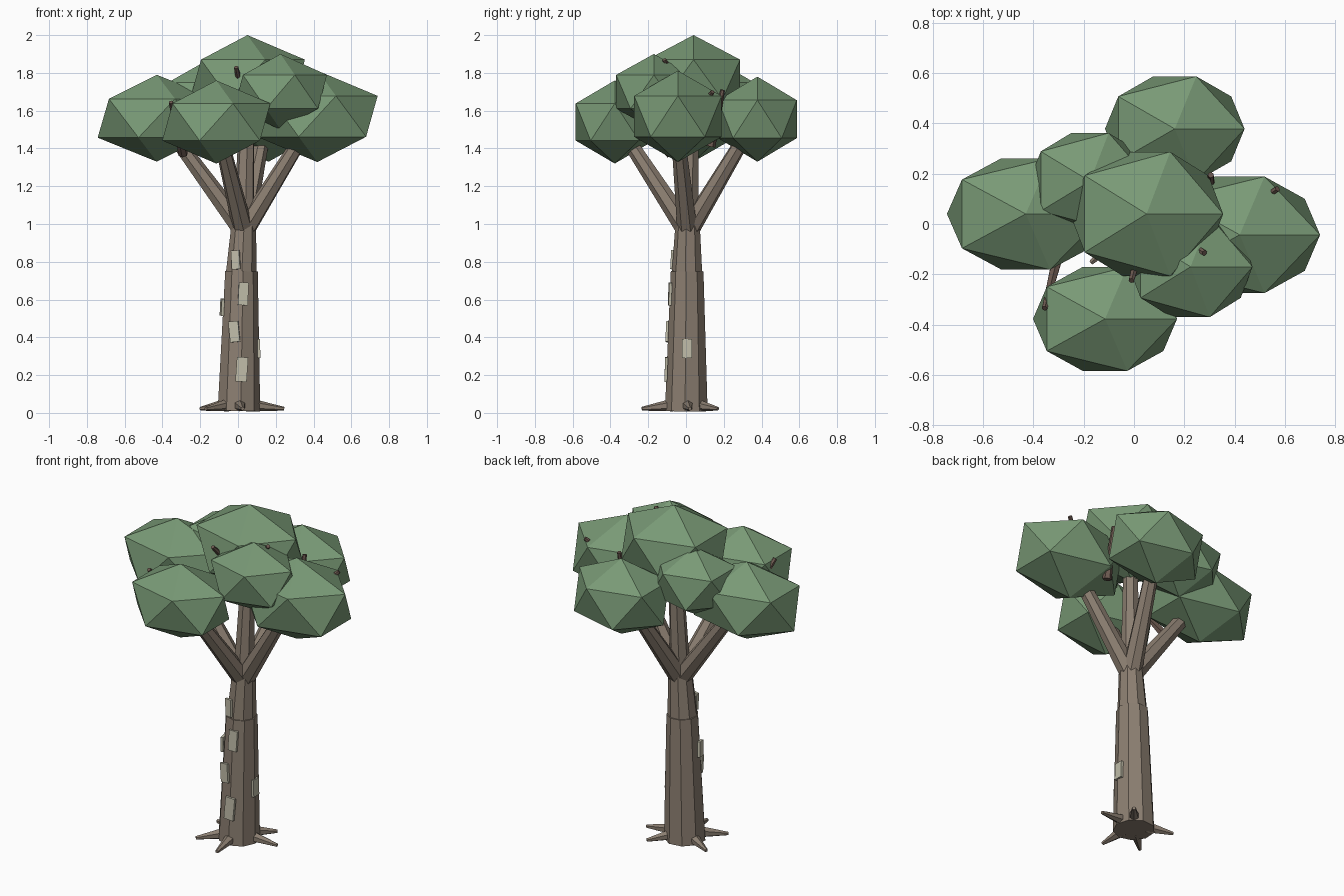
import bpy, math
from mathutils import Vector, Matrix


def material(name, rgb):
    m = bpy.data.materials.new(name)
    m.diffuse_color = (*rgb, 1)
    return m


BARK = material("bark", (0.26, 0.21, 0.165))
PALE = material("pale_bark", (0.52, 0.50, 0.39))
TWIG = material("twig", (0.15, 0.10, 0.08))
LEAF = material("leaf", (0.19, 0.32, 0.18))


def finish(name, mat):
    ob = bpy.context.object
    ob.name = name
    ob.data.materials.append(mat)
    return ob


def limb(name, a, b, r1, r2, sides, mat):
    """Tapered flat-sided cylinder from a to b."""
    a, b = Vector(a), Vector(b)
    d = b - a
    bpy.ops.mesh.primitive_cone_add(vertices=sides, radius1=r1, radius2=r2, depth=d.length)
    ob = finish(name, mat)
    ob.matrix_world = Matrix.Translation((a + b) / 2) @ d.to_track_quat('Z', 'Y').to_matrix().to_4x4()


# Trunk in two tapering sections
limb("trunk_lower", (0.003, 0.003, 0.01), (0.017, 0.007, 0.75), 0.115, 0.088, 9, BARK)
limb("trunk_upper", (0.016, 0.007, 0.72), (0.03, 0.01, 1.0), 0.084, 0.066, 9, BARK)

# Roots
for deg, reach in ((5, 0.245), (50, 0.22), (155, 0.22), (222, 0.23), (276, 0.235)):
    c, s = math.cos(math.radians(deg)), math.sin(math.radians(deg))
    limb("root", (0.07 * c, 0.07 * s, 0.042), (reach * c, reach * s, 0.022), 0.034, 0.01, 6, BARK)

# Main branches
for name, end in (("left", (-0.33, 0.03, 1.45)), ("right", (0.34, -0.04, 1.46)),
                  ("front", (-0.09, -0.31, 1.45)), ("back", (0.13, 0.31, 1.46))):
    limb(name + "_branch", (0.03, 0.01, 0.96), end, 0.056, 0.038, 7, BARK)
limb("centre_branch", (0.03, 0.01, 0.95), (0.05, 0.03, 1.66), 0.058, 0.038, 7, BARK)

# Twigs poking through the leaves
for a, b in (((0.05, 0.02, 1.55), (-0.01, -0.225, 1.83)),
             ((0.32, -0.03, 1.45), (0.57, 0.14, 1.70)),
             ((0.30, 0.13, 1.41), (0.305, 0.195, 1.71)),
             ((0.06, 0.02, 1.58), (0.28, -0.115, 1.87)),
             ((-0.29, -0.08, 1.37), (-0.355, -0.335, 1.645))):
    limb("twig", a, b, 0.026, 0.012, 6, TWIG)

# Leaf clumps: centre, then radii
for name, centre, radii in (
        ("top", (0.05, 0.04, 1.765), (0.34, 0.29, 0.235)),
        ("left", (-0.43, 0.04, 1.56), (0.35, 0.26, 0.23)),
        ("right", (0.42, -0.043, 1.57), (0.357, 0.272, 0.242)),
        ("front", (-0.115, -0.377, 1.54), (0.32, 0.243, 0.22)),
        ("back", (0.162, 0.378, 1.555), (0.31, 0.245, 0.225)),
        ("back_left", (-0.175, 0.17, 1.66), (0.27, 0.225, 0.20)),
        ("front_right", (0.225, -0.17, 1.70), (0.275, 0.235, 0.20))):
    bpy.ops.mesh.primitive_ico_sphere_add(subdivisions=1, radius=1, location=centre)
    finish(name + "_leaf_clump", LEAF).scale = radii

# Peeling bark patches: position, direction they face, width, height, tilt
for loc, face, w, h, tilt in (
        ((0.02, -0.105, 0.23), 0, 0.06, 0.13, 4),
        ((-0.02, -0.096, 0.43), -8, 0.052, 0.11, -6),
        ((0.028, -0.085, 0.63), 4, 0.052, 0.12, 3),
        ((-0.012, -0.068, 0.81), -15, 0.045, 0.10, -4),
        ((-0.084, -0.015, 0.56), -80, 0.045, 0.09, 4),
        ((0.11, 0.005, 0.34), 90, 0.052, 0.10, 0)):
    bpy.ops.mesh.primitive_cube_add(size=1, location=loc)
    ob = finish("bark_patch", PALE)
    ob.scale = (w, 0.015, h)
    ob.rotation_euler = (math.radians(-2), math.radians(tilt), math.radians(face))
